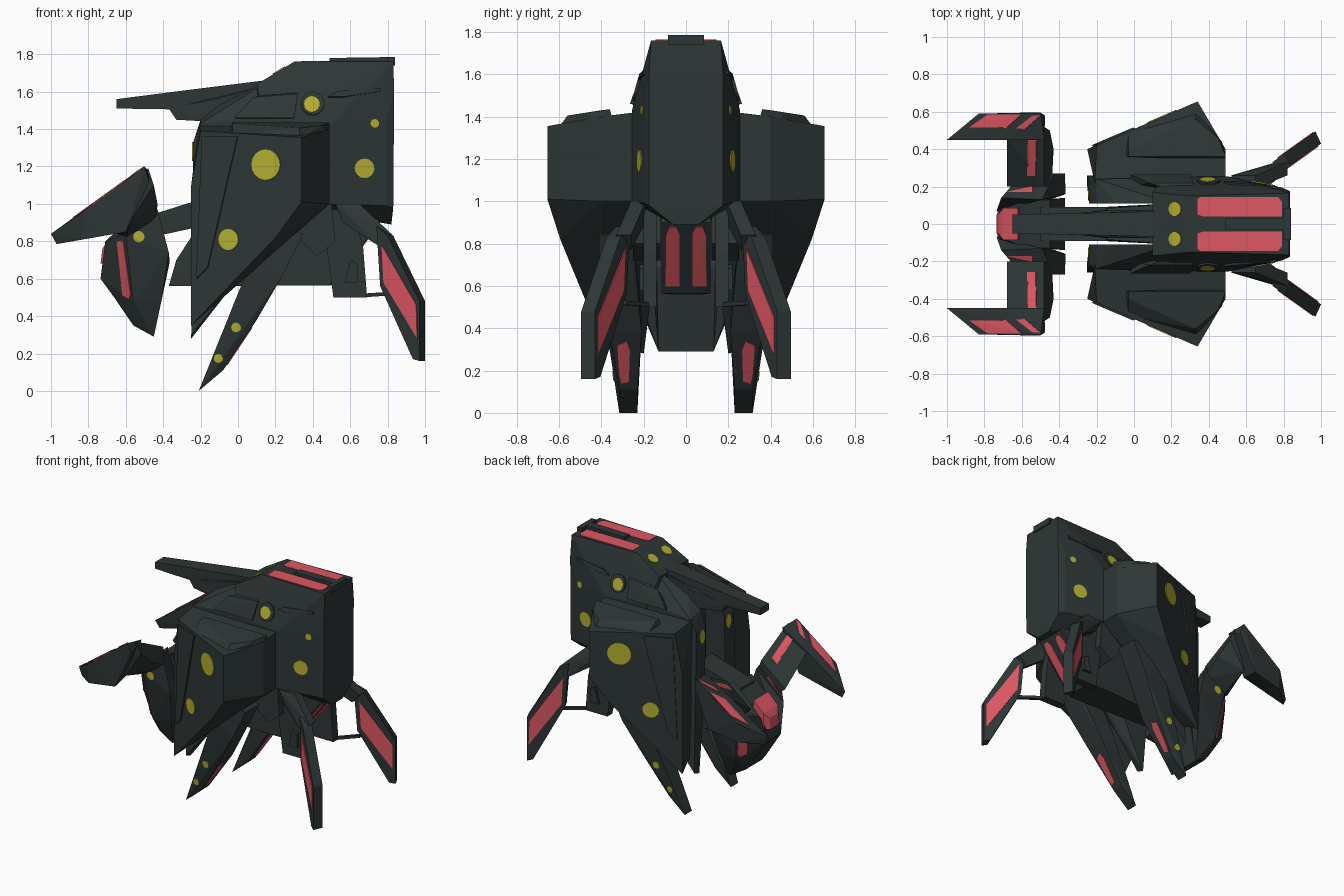
import bpy, bmesh, math
from mathutils import Vector
from mathutils.bvhtree import BVHTree


def material(name, rgb):
    m = bpy.data.materials.new(name)
    m.diffuse_color = (*rgb, 1)
    return m


DARK = material("dark_slate", (0.027, 0.037, 0.037))
RED = material("coral_red", (0.74, 0.095, 0.125))
YELLOW = material("olive_yellow", (0.46, 0.43, 0.03))


def finish(bm, name, mat):
    bmesh.ops.recalc_face_normals(bm, faces=bm.faces)
    me = bpy.data.meshes.new(name)
    bm.to_mesh(me)
    me.materials.append(mat)
    bpy.context.collection.objects.link(bpy.data.objects.new(name, me))


def add_hull(bm, pts):
    vs = [bm.verts.new(p) for p in pts]
    bmesh.ops.convex_hull(bm, input=vs)
    loose = [v for v in bm.verts if not v.link_faces]
    bmesh.ops.delete(bm, geom=loose, context='VERTS')


def flip(pts):
    return [(p[0], -p[1], p[2]) for p in pts]


def pair(name, pts, mat=DARK):
    """Faceted block on +y and its mirror on -y; returns a tree for placing plates."""
    bm = bmesh.new()
    add_hull(bm, pts)
    add_hull(bm, flip(pts))
    tree = BVHTree.FromBMesh(bm)
    finish(bm, name, mat)
    return tree


def centre(name, pts, mat=DARK):
    """One faceted block symmetric about y = 0."""
    bm = bmesh.new()
    add_hull(bm, list(pts) + flip(pts))
    tree = BVHTree.FromBMesh(bm)
    finish(bm, name, mat)
    return tree


def slab(profile, *ys):
    """Side profile (x, z) repeated at several y positions."""
    return [(x, y, z) for x, z in profile for y in ys]


def plate(name, tree, view, outline, mat, t=0.005):
    """Thin plate projected on a surface; view is the side it is seen from."""
    start, d = {'side': (lambda a, b: (a, 2, b), (0, -1, 0)),
                'inner': (lambda a, b: (a, 0, b), (0, 1, 0)),
                'top': (lambda a, b: (a, b, 3), (0, 0, -1)),
                'nose': (lambda a, b: (-3, a, b), (1, 0, 0)),
                'tail': (lambda a, b: (3, a, b), (-1, 0, 0))}[view]
    pts = []
    for a, b in outline:
        p, n, _, _ = tree.ray_cast(Vector(start(a, b)), Vector(d))
        if p is None:
            continue
        if n.dot(Vector(d)) > 0:
            n = -n
        pts += [tuple(p + n * t), tuple(p - n * 0.003)]
    if len(pts) >= 6:
        pair(name, pts, mat)


def disc(a, b, r, rb=None, n=16):
    return [(a + r * math.cos(2 * math.pi * i / n),
             b + (rb or r) * math.sin(2 * math.pi * i / n)) for i in range(n)]


# Main hull
body = centre("main_hull", [
    (.30, .15, 1.76), (.83, .165, 1.76), (.1, .17, 1.64), (.15, .25, 1.45),
    (.5, .255, 1.43), (.5, .255, 1.0), (.15, .25, 1.0), (.835, .175, 1.6),
    (.83, .175, .98), (.79, .195, 1.45), (.79, .195, .99), (.82, .06, .89)])
centre("roof_ridge", slab([(.49, 1.74), (.49, 1.78), (.82, 1.785), (.82, 1.74)], .03))
centre("roof_end_cap", slab([(.8, 1.74), (.8, 1.785), (.84, 1.785), (.84, 1.74)], .085))
plate("roof_stripe", body, 'top', [(.34, .05), (.34, .135), (.36, .145), (.77, .145),
                                   (.79, .12), (.79, .04), (.37, .04)], RED)
plate("roof_eye", body, 'top', disc(.22, .08, .033, .038), YELLOW)
plate("flank_spot_large", body, 'side', disc(.675, 1.19, .053), YELLOW)
plate("flank_spot_small", body, 'side', disc(.73, 1.43, .023), YELLOW)
plate("port_rim", body, 'side', disc(.4, 1.535, .062), DARK, .010)
plate("port_lens", body, 'side', disc(.395, 1.53, .042), YELLOW, .013)
pair("shoulder_plate", [(-.02, .265, 1.46), (.3, .265, 1.46), (.32, .22, 1.59), (.08, .22, 1.57),
                        (.3, .15, 1.61), (.0, .2, 1.45), (.3, .2, 1.45)])
plate("shoulder_trim", body, 'side', [(.48, 1.57), (.53, 1.60), (.76, 1.62), (.76, 1.60),
                                      (.56, 1.57)], DARK, .012)

# Front cheeks beside the gun slot
cheek = pair("front_cheek", [
    (-.1, .11, 1.53), (-.2, .11, 1.45), (-.24, .11, 1.33), (-.24, .12, .9), (.2, .11, 1.68),
    (.2, .11, 1.0), (-.2, .24, 1.43), (-.24, .22, 1.33), (.2, .25, 1.47), (.3, .25, 1.0),
    (-.25, .2, .28), (-.25, .26, .3), (0, .25, .6)])
plate("cheek_spot", cheek, 'nose', disc(.155, 1.28, .03, .05), YELLOW)

# Inner core, keel and neck
centre("core", slab([(-.12, .6), (-.12, 1.5), (.5, 1.5), (.5, .6)], .065))
keel = centre("keel", slab([(-.37, .56), (-.33, .7), (-.2, .9), (.5, .565)], .08)
              + slab([(.3, .565), (.49, .565), (.76, .9), (.7, 1.0), (.3, 1.0)], .115))
plate("keel_rear_panel", keel, 'tail', [(.03, .6), (.095, .6), (.095, .84), (.08, .88),
                                        (.045, .88), (.03, .85)], RED)
centre("neck", slab([(-.5, .93), (-.5, .82), (-.38, .84), (-.15, .89), (-.15, 1.04)], .09))

# Gun barrel
centre("gun_barrel", slab([(-.65, 1.51), (-.65, 1.56)], .05)
       + slab([(-.32, 1.505), (-.3, 1.605)], .058) + slab([(.22, 1.67), (.22, 1.5)], .07))
centre("gun_sleeve", slab([(-.37, 1.51), (-.33, 1.45)], .05)
       + slab([(-.15, 1.44), (.1, 1.44), (.1, 1.62), (-.12, 1.56)], .075))

# Side armour pods
pod = pair("side_pod", [
    (-.21, .22, 1.42), (-.25, .40, 1.1), (-.2, .42, 1.39), (.34, .655, 1.355), (.49, .40, 1.40),
    (.49, .24, 1.42), (.34, .655, 1.01), (.49, .40, 1.0), (.49, .24, 1.0), (.2, .594, .82),
    (-.25, .40, .35), (-.22, .27, .42)])
pair("pod_ridge", [(-.03, .36, 1.435), (-.03, .40, 1.43), (.33, .56, 1.405), (.45, .46, 1.42),
                   (.49, .36, 1.435), (-.05, .36, 1.37), (-.03, .49, 1.37), (.33, .6, 1.35),
                   (.47, .44, 1.36), (.49, .34, 1.36)])
plate("pod_edge_armour", pod, 'side', [(-.19, 1.36), (.0, 1.36), (-.14, 1.12), (-.16, .66),
                                       (-.22, .6)], DARK, .010)
plate("pod_spot_upper", pod, 'side', disc(.15, 1.21, .077, .082), YELLOW)
plate("pod_spot_lower", pod, 'side', disc(-.05, .81, .053, .057), YELLOW)

# Head
centre("head", slab([(-.73, .6), (-.7, .74)], .08) + [
    (-.56, .1, .35), (-.45, .13, .29), (-.37, .14, .69), (-.45, .13, .95), (-.6, .12, .84)])
head_side = pair("head_side", [
    (-.71, .14, .80), (-.735, .07, .6), (-.56, .13, .36), (-.45, .13, .29), (-.365, .16, .69),
    (-.37, .27, .74), (-.56, .21, .48), (-.41, .2, .48), (-.60, .27, .84), (-.43, .27, .97),
    (-.49, .13, 1.0), (-.63, .14, .87)])
plate("head_stripe", head_side, 'side', [(-.645, .80), (-.612, .805), (-.572, .52), (-.58, .49),
                                         (-.615, .51)], RED)
plate("head_spot", head_side, 'side', disc(-.53, .825, .03), YELLOW)
plate("head_brow", head_side, 'top', [(-.68, .17), (-.68, .20), (-.54, .20), (-.54, .17)], RED)
centre("snout", slab([(-.735, .68), (-.725, .76)], .05)
       + slab([(-.7, .68), (-.70, .8), (-.62, .88), (-.6, .7)], .085), RED)

# Raised arms and claws
arm = pair("arm", [
    (-.68, .2, .87), (-.48, .2, 1.03), (-.44, .2, .9), (-.6, .2, .80), (-.68, .46, 1.05),
    (-.48, .52, 1.19), (-.45, .5, 1.10), (-.43, .4, 1.0), (-.58, .5, .90)])
plate("arm_stripe", arm, 'top', [(-.57, .26), (-.565, .46), (-.52, .46), (-.525, .26)], RED)
claw = pair("claw", [
    (-1, .45, .84), (-.97, .46, .785), (-.68, .45, 1.06), (-.83, .59, .957), (-.5, .595, 1.2),
    (-.48, .45, 1.18), (-.6, .595, .85), (-.475, .58, 1.12), (-.61, .46, .87), (-.83, .58, .81)])
plate("claw_panel", claw, 'top', [(-.88, .515), (-.78, .585), (-.6, .585), (-.68, .515)], RED)
plate("claw_joint_panel", claw, 'top', [(-.63, .51), (-.58, .51), (-.5, .58), (-.54, .58)], RED)

# Front legs
leg = pair("front_leg", slab([(-.21, 0), (-.08, .11)], .23, .315)
           + slab([(.1, .38), (0, .45)], .21, .36)
           + slab([(.35, .84), (.24, .62), (.08, .72), (.2, .88)], .25, .41))
plate("front_leg_spot_upper", leg, 'side', disc(-.01, .34, .026), YELLOW)
plate("front_leg_spot_lower", leg, 'side', disc(-.105, .175, .024), YELLOW)
plate("front_leg_panel", leg, 'tail', [(.27, .15), (.305, .14), (.315, .18), (.325, .32),
                                       (.28, .34), (.265, .3)], RED)

# Rear legs: hip, link, strut and broad blade
pair("rear_hip", slab([(.51, .5), (.69, .5), (.67, .76), (.62, .97), (.48, .98), (.47, .8)],
                      .14, .2))
pair("hip_block", slab([(.57, .58), (.64, .58), (.64, .68), (.6, .7)], .19, .22))
pair("hip_strut", slab([(.3, .84), (.42, .72), (.52, .8), (.5, 1.0), (.36, 1.0)], .12, .25))
pair("rear_link", slab([(.52, 1.0), (.65, 1.0), (.56, .9)], .19, .26)
     + slab([(.82, .84), (.76, .77)], .26, .33))
pair("rear_strut", slab([(.66, .5), (.66, .52)], .15, .18)
     + slab([(.81, .53), (.81, .51)], .28, .31))
inner = [(.77, .265, .88), (.83, .31, .83), (1, .43, .48), (1, .43, .16), (.965, .405, .17),
         (.79, .28, .56)]
blade = pair("rear_leg_blade", inner + [(x - .03, y + .065, z) for x, y, z in inner])
plate("rear_leg_outer_panel", blade, 'side',
      [(.77, .78), (.955, .46), (.96, .28), (.78, .58)], RED)
plate("rear_leg_inner_panel", blade, 'inner',
      [(.80, .78), (.985, .45), (.985, .27), (.81, .58)], RED)
